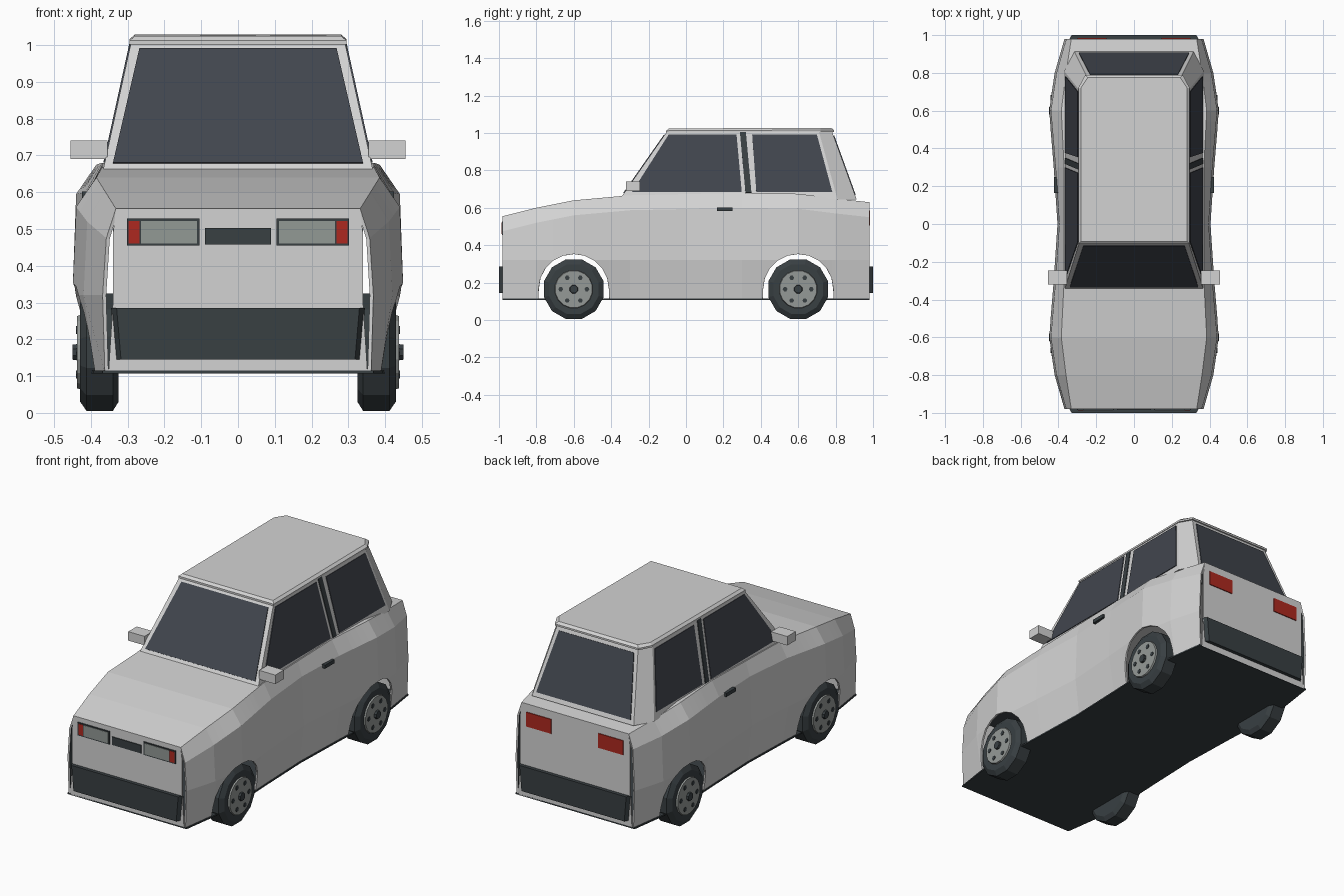
import bpy, bmesh
from math import sin, cos, pi
from mathutils import Vector

cube = bpy.data.objects.get("Cube")
if cube:
    bpy.data.objects.remove(cube)


def material(name, r, g, b):
    m = bpy.data.materials.new(name)
    m.use_nodes = True
    m.diffuse_color = (r, g, b, 1)
    m.node_tree.nodes["Principled BSDF"].inputs["Base Color"].default_value = (r, g, b, 1)
    return m


PAINT = material("body_paint", .65, .65, .65)
DARK = material("dark_trim", .04, .05, .055)
GLASS = material("window_glass", .053, .06, .075)
LENS = material("lamp_lens", .29, .32, .3)
RED = material("red_lamp", .42, .022, .014)
RIM = material("wheel_rim", .3, .32, .31)


def make(name, verts, faces, *mats, thickness=0, offset=0, recalc=True):
    mesh = bpy.data.meshes.new(name)
    bm = bmesh.new()
    vs = [bm.verts.new(v) for v in verts]
    for f in faces:
        bm.faces.new([vs[i] for i in f])
    if recalc:
        bmesh.ops.recalc_face_normals(bm, faces=bm.faces)
    bm.to_mesh(mesh)
    bm.free()
    for m in mats:
        mesh.materials.append(m)
    ob = bpy.data.objects.new(name, mesh)
    bpy.context.collection.objects.link(ob)
    if thickness:
        mod = ob.modifiers.new("Thickness", 'SOLIDIFY')
        mod.thickness, mod.offset = thickness, offset
        mod.material_offset = len(mats) - 1
    return ob


def loft(name, rings, mat):
    """Closed solid through rings of equal length."""
    n = len(rings[0])
    verts = [p for ring in rings for p in ring]
    faces = [(a + i, a + (i + 1) % n, a + n + (i + 1) % n, a + n + i)
             for a in range(0, n * (len(rings) - 1), n) for i in range(n)]
    faces += [range(n), range(len(verts) - n, len(verts))]
    return make(name, verts, faces, mat)


def plate(name, points, mat):
    return make(name, points, [range(len(points))], mat, thickness=.008)


def both(pts):
    """Half outline of (a, b) pairs closed by its mirror image."""
    return pts + [(-a, b) for a, b in reversed(pts)]


def rect(x1, x2, z1, z2, y):
    return [(x1, y, z1), (x2, y, z1), (x2, y, z2), (x1, y, z2)]


def box(name, x1, x2, y1, y2, z1, z2, mat):
    return loft(name, [rect(x1, x2, z1, z2, y) for y in (y1, y2)], mat)


def lathe(name, profile, sides, y, z, mat):
    """Solid of revolution about an axis along x."""
    steps = [2 * pi * (i + .5) / sides for i in range(sides)]
    return loft(name, [[(x, y + r * sin(a), z + r * cos(a)) for a in steps]
                       for x, r in profile], mat)


def lerp(table, t):
    for (a, u), (b, v) in zip(table, table[1:]):
        if t <= b:
            return u + (v - u) * (t - a) / (b - a)
    return table[-1][1]


# Body shell: sections along y, with the lower edge following the wheel arches
END, SILL, BELT = .98, .11, .32
AXLE, HUB_Z, ARCH = .6, .165, .188
BELT_X = [(0, .405), (.3, .425), (.6, .45), (.8, .42), (END, .368)]
TOP_X = [(0, .37), (.3, .37), (.6, .385), (.8, .36), (END, .332)]
TOP_Z = [(-END, .555), (-.8, .6), (-.6, .64), (-.3, .667), (.3, .68),
         (.6, .675), (.8, .65), (END, .63)]


def sill_x(y):
    return .362 + .5 * (lerp(BELT_X, abs(y)) - .368)


def section(y, low):
    belt, top = lerp(BELT_X, abs(y)), lerp(TOP_Z, y)
    outline = [(SILL, sill_x(y)), (BELT, belt), (top - .08, belt - .01)]
    heights = [low, max(BELT, low + .004), top - .08]
    half = [(lerp(outline, z), z) for z in heights] + [(lerp(TOP_X, abs(y)), top)]
    ring = [(-x, z) for x, z in half] + half[::-1]
    return [(x, y, z) for x, z in ring]


columns = [(y, SILL) for y in (-END, -.8, -.3, 0, .3, .8, END)]
for axle in (-AXLE, AXLE):
    for s in (-1, 1):
        columns.append((axle + s * (ARCH + .002), SILL))
    for i in range(11):
        a = pi * i / 10
        columns.append((axle - ARCH * cos(a), HUB_Z + ARCH * sin(a)))
columns.sort()
sections = [section(*c) for c in columns]
make("body_shell", [p for s in sections for p in s],
     [(i + k, i + k + 1, i + k + 9, i + k + 8)
      for i in range(0, 8 * (len(sections) - 1), 8) for k in range(7)],
     PAINT, DARK, thickness=.01, offset=-1, recalc=False)

# Floor
edge = [(sill_x(y) + .006, y) for y in (-END, -.8, -.6, -.3, 0, .3, .6, .8, END)]
loft("floor", [[(x, y, z) for x, y in both(edge)] for z in (SILL - .003, SILL + .005)], DARK)

# Front and rear panels with bumpers
for name, s in (("front", -1), ("rear", 1)):
    top = lerp(TOP_Z, s * END)
    panel = both([(.352, SILL), (.34, .3), (.34, top - .07), (.332, top)])
    plate(name + "_panel", [(x, s * .976, z) for x, z in panel], PAINT)
    loft(name + "_bumper", [[(x - d, s * y, z) for x, z in ((.345, .285), (.333, .145))] +
                            [(d - x, s * y, z) for x, z in ((.333, .145), (.345, .285))]
                            for y, d in ((.975, 0), (1, .015))], DARK)

# Grille and lamps
plate("grille", rect(-.09, .09, .458, .503, -.981), DARK)
for side, s in (("left", 1), ("right", -1)):
    plate(side + "_headlight_frame", rect(s * .105, s * .302, .455, .528, -.981), DARK)
    plate(side + "_headlight_lens", rect(s * .112, s * .264, .461, .522, -.983), LENS)
    plate(side + "_indicator", rect(s * .268, s * .297, .461, .522, -.983), RED)
    plate(side + "_tail_lamp", rect(s * .145, s * .3, .505, .585, .981), RED)

# Cabin with chamfered rear corners, and roof
BASE, HEAD = .645, 1.01
loft("cabin", [[(x, y, BASE) for x, y in both([(.37, -.355), (.37, .81), (.315, .912)])],
               [(x, y, HEAD) for x, y in both([(.29, -.1), (.29, .71), (.25, .78)])]], PAINT)
loft("roof", [[(x - d, y + e, z + .004 * (y > 0)) for x, y, e in
               ((.295, -.106, d), (.295, .72, 0), (.258, .79, -d))] +
              [(d - x, y + e, z + .004 * (y > 0)) for x, y, e in
               ((.258, .79, -d), (.295, .72, 0), (.295, -.106, d))]
              for z, d in ((1.002, 0), (1.012, 0), (1.024, .014))], PAINT)


def slope(low, high, z):
    return low + (high - low) * (z - BASE) / (HEAD - BASE)


def glass(name, outline, low, high):
    plate(name, [(x, slope(low, high, z), z) for x, z in both(outline)], GLASS)


glass("windscreen", [(.34, .678), (.268, .99)], -.355, -.1)
glass("rear_window", [(.292, .668), (.232, .985)], .912, .78)
PANES = [("front_window", GLASS, ((-.288, .685), (.298, .685), (.27, .992), (-.092, .992))),
         ("door_pillar", DARK, ((.318, .68), (.35, .68), (.32, 1.005), (.288, 1.005))),
         ("back_window", GLASS, ((.376, .685), (.782, .685), (.7, .99), (.354, .99)))]
for side, s in (("left", 1), ("right", -1)):
    for name, mat, pts in PANES:
        plate(side + "_" + name, [(s * slope(.37, .29, z), y, z) for y, z in pts], mat)
    # Mirrors and door handles
    box(side + "_mirror", s * .355, s * .455, -.32, -.245, .69, .74, PAINT)
    box(side + "_door_handle", s * .4, s * .424, .165, .248, .582, .602, DARK)

    # Wheels
    for end, y in (("front", -AXLE), ("rear", AXLE)):
        n = side + "_" + end
        for part, mat, sides, profile in (
                ("tyre", DARK, 12, ((.325, .14), (.34, .165), (.412, .165), (.43, .138))),
                ("rim", RIM, 16, ((.42, .106), (.438, .1))),
                ("hub", DARK, 8, ((.43, .025), (.45, .022)))):
            lathe(f"{n}_{part}", [(s * x, r) for x, r in profile], sides, y, HUB_Z, mat)
        for i in range(6):
            a = pi * i / 3
            lathe(f"{n}_bolt_{i + 1}", [(s * .43, .013), (s * .441, .013)], 6,
                  y + .07 * cos(a), HUB_Z + .07 * sin(a), DARK)
